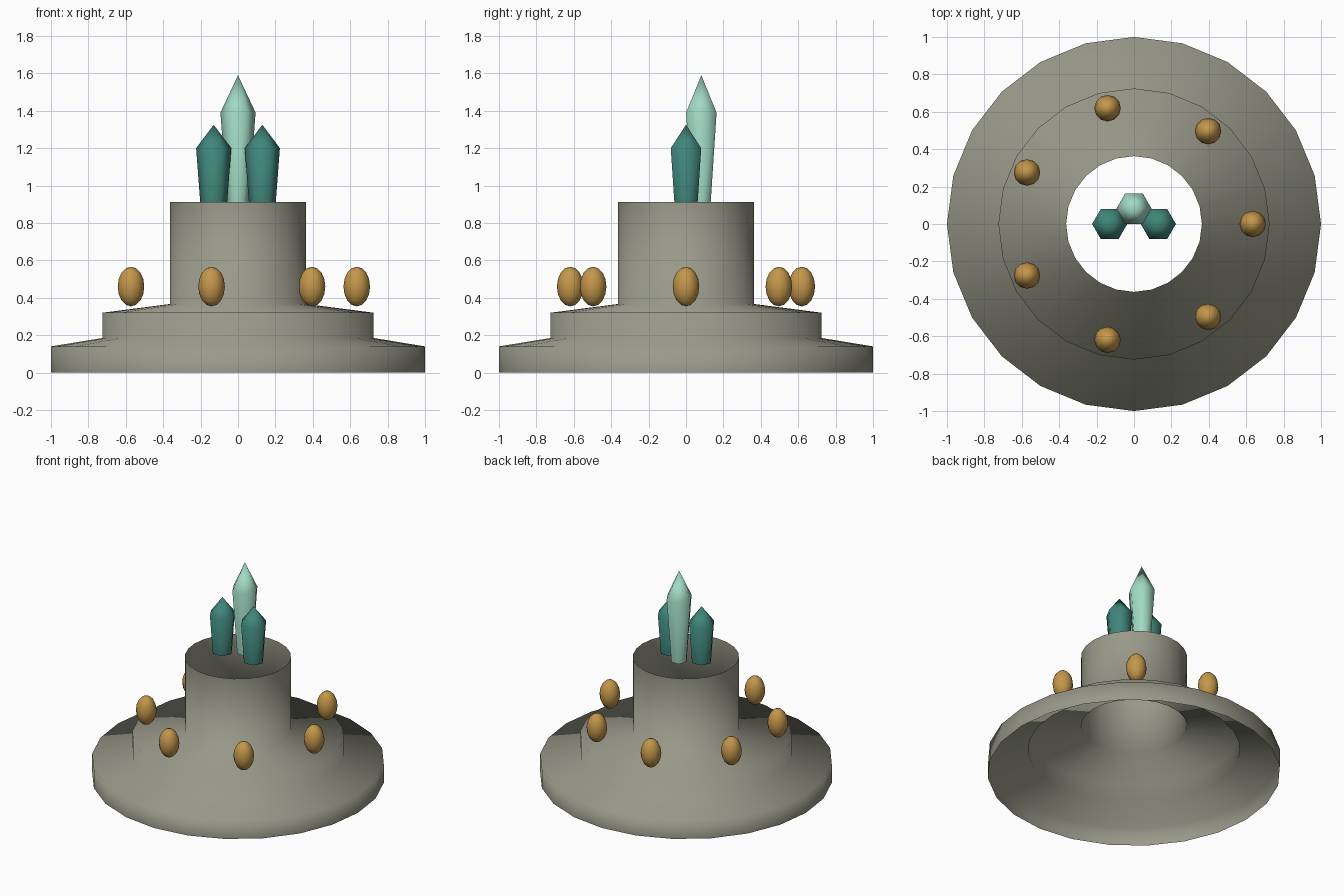
import bpy, math

if "Cube" in bpy.data.objects:
    bpy.data.objects.remove(bpy.data.objects["Cube"])


def material(name, rgb):
    m = bpy.data.materials.new(name)
    m.diffuse_color = (*rgb, 1)
    m.use_nodes = True
    m.node_tree.nodes["Principled BSDF"].inputs["Base Color"].default_value = m.diffuse_color
    return m


STONE = material("grey stone", (0.32, 0.32, 0.255))
GOLD = material("gold", (0.55, 0.31, 0.07))
MINT = material("pale mint", (0.36, 0.70, 0.56))
TEAL = material("deep teal", (0.05, 0.24, 0.195))


def lathe(name, profile, sides, mat, loc=(0, 0, 0), tip=None, cap=False):
    """Revolve (radius, height) points around z, with optional tip and base cap."""
    verts, faces = [], []
    for r, z in profile:
        for i in range(sides):
            a = math.tau * i / sides
            verts.append((r * math.cos(a), r * math.sin(a), z))
    for k in range(len(profile) - 1):
        for i in range(sides):
            a, b = k * sides + i, k * sides + (i + 1) % sides
            faces.append((a, b, b + sides, a + sides))
    if tip is not None:
        verts.append((0, 0, tip))
        top = (len(profile) - 1) * sides
        for i in range(sides):
            faces.append((top + i, top + (i + 1) % sides, len(verts) - 1))
    if cap:
        faces.append(tuple(reversed(range(sides))))
    mesh = bpy.data.meshes.new(name)
    mesh.from_pydata(verts, [], faces)
    mesh.materials.append(mat)
    mesh.shade_smooth()
    if cap:
        mesh.set_sharp_from_angle(angle=math.radians(80))
    ob = bpy.data.objects.new(name, mesh)
    ob.location = loc
    bpy.context.collection.objects.link(ob)
    return ob


# Stepped hollow base with open column
lathe("stepped_base",
      [(1, 0), (1, 0.14), (0.725, 0.185), (0.725, 0.32), (0.363, 0.367), (0.363, 0.912)],
      24, STONE)

# Crystals above the column
lathe("tall_crystal", [(0.058, 0.912), (0.094, 1.39)], 6, MINT,
      (0, 0.082, 0), tip=1.59, cap=True)
for side, label in ((-1, "left"), (1, "right")):
    lathe(label + "_crystal", [(0.072, 0.912), (0.094, 1.2)], 6, TEAL,
          (side * 0.13, 0, 0), tip=1.325, cap=True)

# Ring of egg-shaped beads
for i in range(7):
    a = math.tau * i / 7
    bpy.ops.mesh.primitive_uv_sphere_add(
        segments=12, ring_count=8, radius=1,
        location=(0.635 * math.cos(a), 0.635 * math.sin(a), 0.46))
    bead = bpy.context.object
    bead.name = f"bead_{i + 1}"
    bead.scale = (0.071, 0.071, 0.106)
    bead.data.materials.append(GOLD)
    bpy.ops.object.shade_smooth()
